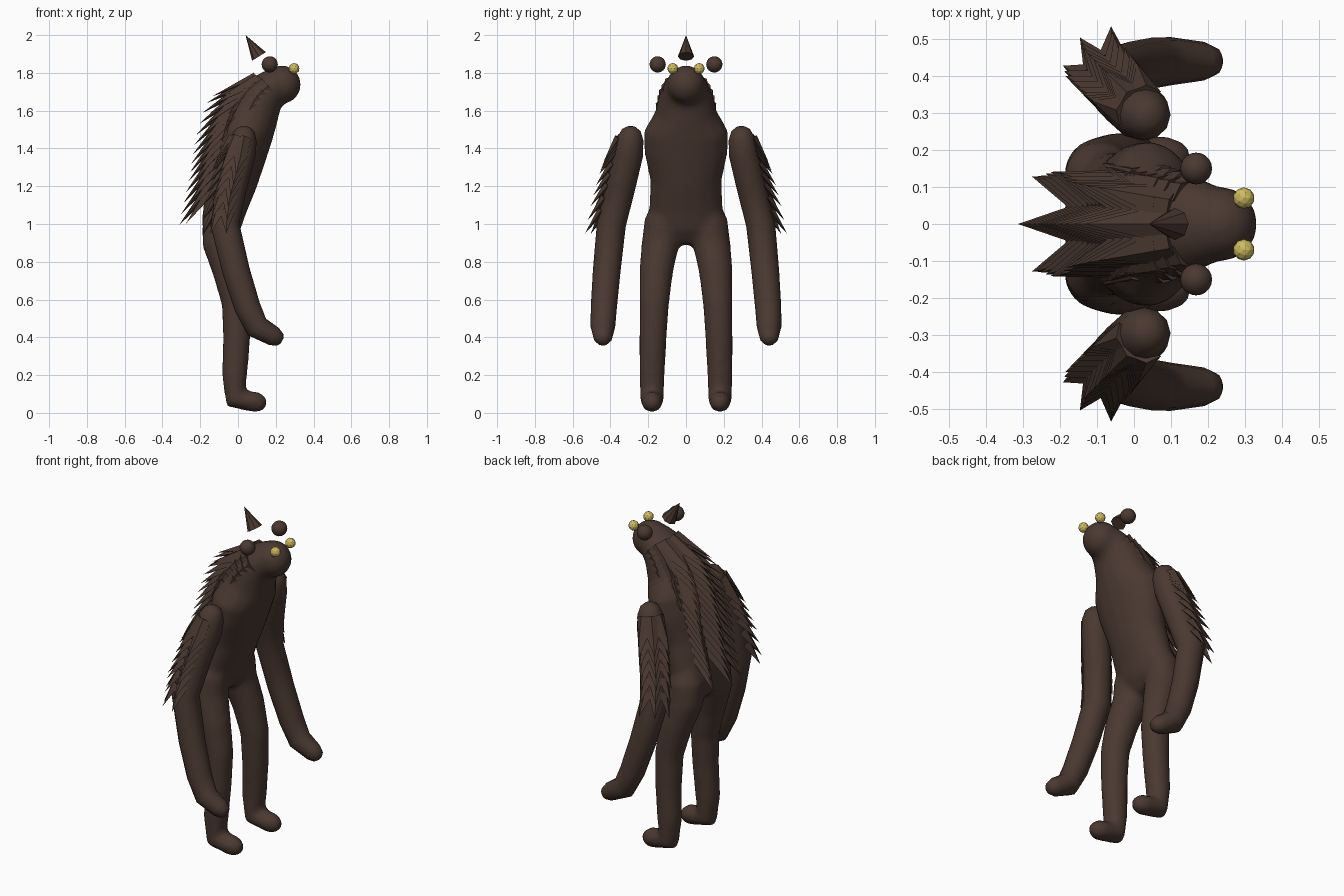
import bpy, bmesh, math
from mathutils import Vector, Matrix

cube = bpy.data.objects.get("Cube")
if cube:
    bpy.data.objects.remove(cube, do_unlink=True)


def material(name, rgb):
    m = bpy.data.materials.new(name)
    m.use_nodes = True
    m.diffuse_color = (*rgb, 1)
    m.node_tree.nodes["Principled BSDF"].inputs["Base Color"].default_value = (*rgb, 1)
    return m


FUR = material("dark brown fur", (0.068, 0.040, 0.030))
EYE = material("yellow eye", (0.62, 0.50, 0.11))


def finish(name, bm, mat, smooth):
    bmesh.ops.recalc_face_normals(bm, faces=bm.faces)
    me = bpy.data.meshes.new(name)
    bm.to_mesh(me)
    bm.free()
    me.materials.append(mat)
    for p in me.polygons:
        p.use_smooth = smooth
    ob = bpy.data.objects.new(name, me)
    bpy.context.collection.objects.link(ob)
    return ob


def frame(t):
    """Side and back directions across a limb that runs along t."""
    side = (Vector((0, 1, 0)) - t * t.y).normalized()
    back = side.cross(t).normalized()
    return side, back


def tangent(path, i):
    a, b = path[max(i - 1, 0)][0], path[min(i + 1, len(path) - 1)][0]
    return (b - a).normalized()


def tube(bm, path, sides=16):
    """Loft elliptical rings along (point, depth, width) stations, round ends."""
    rings = []
    last = len(path) - 1
    for i, (p, d, w) in enumerate(path):
        t = tangent(path, i)
        steps = [(0, 1)]
        if i == 0:
            steps = [(-0.95, 0.3), (-0.7, 0.7), (0, 1)]
        elif i == last:
            steps = [(0, 1), (0.7, 0.7), (0.95, 0.3)]
        side, back = frame(t)
        for push, scale in steps:
            ring = []
            for k in range(sides):
                a = math.tau * k / sides
                off = back * math.cos(a) * d + side * math.sin(a) * w
                ring.append(bm.verts.new(p + t * push * d + off * scale))
            rings.append(ring)
    for r0, r1 in zip(rings, rings[1:]):
        for k in range(sides):
            n = (k + 1) % sides
            bm.faces.new((r0[k], r0[n], r1[n], r1[k]))
    bm.faces.new(rings[0])
    bm.faces.new(rings[-1])


def spikes(bm, path, angle, t0, t1, count, length, width, lift=0.45):
    """Row of overlapping flattened pyramids lying along one side of a limb."""
    for n in range(count):
        u = t0 + (t1 - t0) * n / (count - 1)
        i = min(int(u), len(path) - 2)
        f = u - i
        (p0, d0, w0), (p1, d1, w1) = path[i], path[i + 1]
        t = tangent(path, i).lerp(tangent(path, i + 1), f).normalized()
        side, back = frame(t)
        d, w = d0 + (d1 - d0) * f, w0 + (w1 - w0) * f
        c, s = math.cos(angle), math.sin(angle)
        base = p0.lerp(p1, f) + (back * c * d + side * s * w) * 0.9
        out = (back * c + side * s).normalized()
        z = (t + out * lift).normalized()
        x = z.cross(out).normalized()
        y = z.cross(x)
        rot = Matrix((x, y, z)).transposed().to_4x4()
        mat = (Matrix.Translation(base + z * length / 2) @ rot
               @ Matrix.Diagonal((1, 0.5, 1, 1)))
        bmesh.ops.create_cone(bm, cap_ends=True, segments=4, radius1=width,
                              radius2=0, depth=length, matrix=mat)


def ball(name, loc, r, mat, smooth, detail=2):
    bm = bmesh.new()
    bmesh.ops.create_icosphere(bm, subdivisions=detail, radius=r,
                               matrix=Matrix.Translation(loc))
    return finish(name, bm, mat, smooth)


# Stooped torso, from the head down to the hips
torso = [(Vector((x, 0, z)), d, w) for x, z, d, w in (
    (0.20, 1.745, 0.09, 0.11), (0.13, 1.68, 0.12, 0.142),
    (0.08, 1.59, 0.14, 0.165), (0.045, 1.49, 0.145, 0.225),
    (0.015, 1.38, 0.14, 0.222), (-0.025, 1.23, 0.13, 0.19),
    (-0.07, 1.08, 0.115, 0.197), (-0.09, 0.99, 0.105, 0.2))]


def leg_path(s):
    return [(Vector((x, s * y, z)), r, r) for x, y, z, r in (
        (-0.09, 0.12, 1.02, 0.1), (-0.09, 0.135, 0.9, 0.1),
        (-0.045, 0.158, 0.75, 0.09), (-0.008, 0.168, 0.58, 0.079),
        (-0.007, 0.175, 0.4, 0.073), (-0.018, 0.18, 0.2, 0.068),
        (-0.012, 0.18, 0.075, 0.064), (0.1, 0.18, 0.056, 0.056))]


def arm_path(s):
    return [(Vector((x, s * y, z)), r, r) for x, y, z, r in (
        (0.03, 0.295, 1.45, 0.07), (0.015, 0.305, 1.37, 0.078),
        (-0.03, 0.345, 1.2, 0.078), (-0.07, 0.395, 1.0, 0.077),
        (-0.01, 0.42, 0.75, 0.073), (0.05, 0.435, 0.56, 0.069),
        (0.10, 0.44, 0.455, 0.065), (0.19, 0.44, 0.405, 0.052))]


# Body: torso, muzzle and legs fused into one soft skin
bm = bmesh.new()
tube(bm, torso)
bmesh.ops.create_uvsphere(bm, u_segments=24, v_segments=16, radius=0.102,
                          matrix=Matrix.Translation((0.232, 0, 1.738)))
for s in (-1, 1):
    tube(bm, leg_path(s))
body = finish("body", bm, FUR, True)
rm = body.modifiers.new("fuse", "REMESH")
rm.mode = "VOXEL"
rm.voxel_size = 0.018
rm.use_smooth_shade = True
sm = body.modifiers.new("soften", "SMOOTH")
sm.factor = 0.5
sm.iterations = 5

# Arms with three rows of spikes on the outer and rear side
for s, label in ((1, "left"), (-1, "right")):
    path = arm_path(s)
    bm = bmesh.new()
    tube(bm, path, 12)
    finish(label + "_arm", bm, FUR, True)
    bm = bmesh.new()
    for deg in (10, 50, 90):
        spikes(bm, path, math.radians(deg * s), 0, 2.7, 9, 0.15, 0.042)
    finish(label + "_arm_spikes", bm, FUR, False)

# Back spikes: a long centre row, two flanking rows, short mane rows
bm = bmesh.new()
spikes(bm, torso, 0, 0.5, 5.5, 14, 0.25, 0.055)
for s in (-1, 1):
    spikes(bm, torso, 0.5 * s, 0.5, 5.5, 14, 0.23, 0.055)
    spikes(bm, torso, 0.95 * s, 0.4, 2.2, 6, 0.18, 0.05, 0.25)
    spikes(bm, torso, 1.4 * s, 0.4, 1.6, 4, 0.16, 0.045, 0.12)
finish("back_spikes", bm, FUR, False)

# Ears and eyes
for s, label in ((1, "left"), (-1, "right")):
    ball(label + "_ear", (0.168, 0.15 * s, 1.845), 0.043, FUR, True, 3)
    ball(label + "_eye", (0.297, 0.07 * s, 1.823), 0.029, EYE, False)

# Horn floating above the head
tip, base = Vector((0.04, 0, 2.0)), Vector((0.111, 0, 1.887))
axis = tip - base
bm = bmesh.new()
bmesh.ops.create_cone(
    bm, cap_ends=True, segments=8, radius1=0.043, radius2=0, depth=axis.length,
    matrix=Matrix.Translation((tip + base) / 2)
    @ axis.to_track_quat("Z", "Y").to_matrix().to_4x4())
finish("horn", bm, FUR, False)
